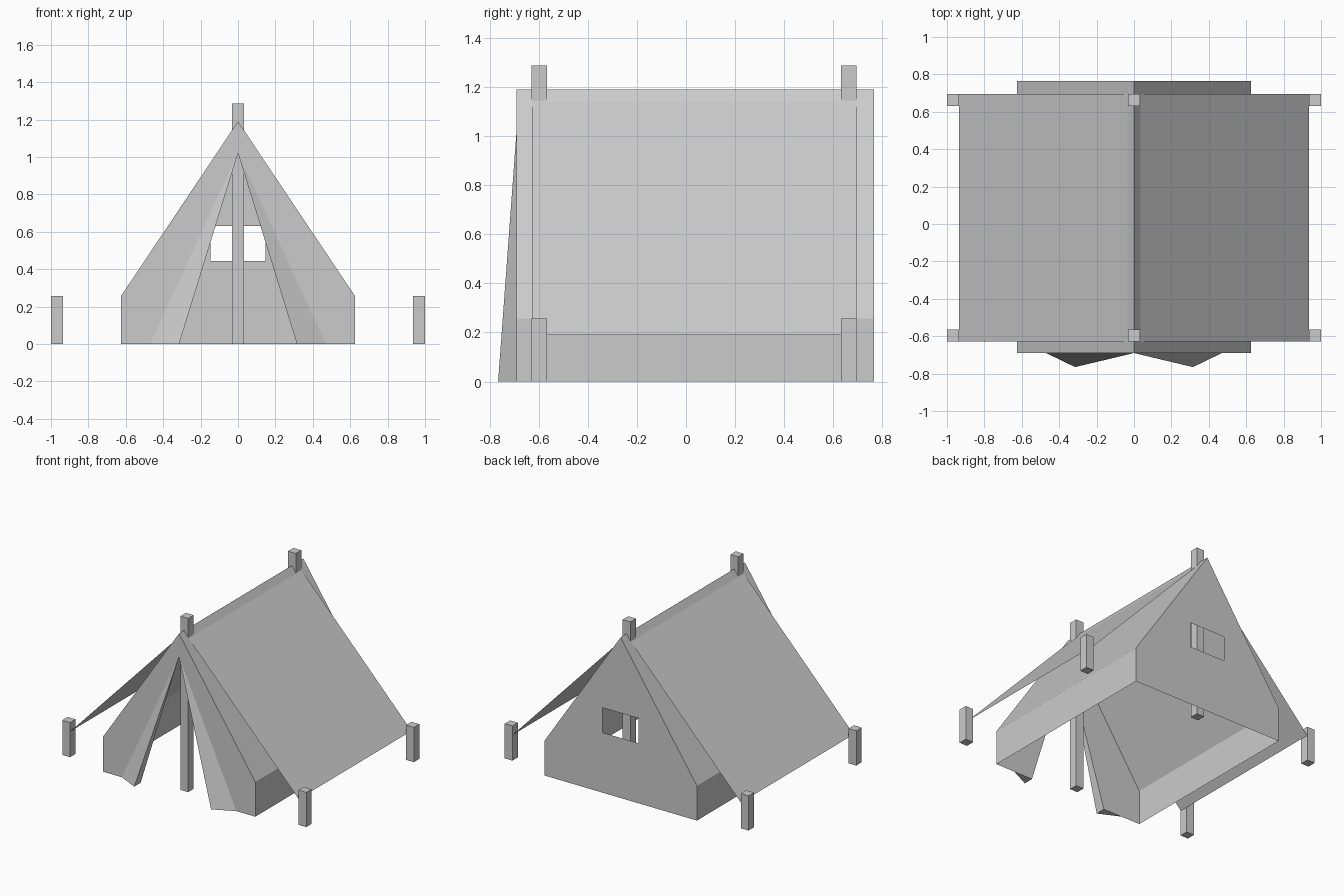
import bpy

if "Cube" in bpy.data.objects:
    bpy.data.objects.remove(bpy.data.objects["Cube"])

YF, YB = -0.69, 0.765        # front and back wall of the tent body
POLE_YS = (-0.597, 0.663)    # pole and stake rows
SIZE = 0.064                 # pole thickness


def half_mesh(name, faces):
    """Make an object from +x faces given as point lists, mirrored over x."""
    verts, polys = [], []
    for face in faces:
        polys.append([])
        for p in face:
            if p not in verts:
                verts.append(p)
            polys[-1].append(verts.index(p))
    mesh = bpy.data.meshes.new(name)
    mesh.from_pydata(verts, [], polys)
    obj = bpy.data.objects.new(name, mesh)
    bpy.context.collection.objects.link(obj)
    obj.modifiers.new("Mirror", 'MIRROR').use_axis[0] = True
    return obj


def strips(profile, y0, y1):
    """Extrude an (x, z) profile along y, faces pointing outwards."""
    return [[(a[0], y0, a[1]), (a[0], y1, a[1]), (b[0], y1, b[1]), (b[0], y0, b[1])]
            for a, b in zip(profile, profile[1:])]


def post(name, x, y, height):
    bpy.ops.mesh.primitive_cube_add(size=1, location=(x, y, height / 2))
    obj = bpy.context.object
    obj.name = name
    obj.scale = (SIZE, SIZE, height)


# Tent body: low walls, roof, front with doorway, back with window
shell = [(0.625, 0), (0.625, 0.257), (0, 1.19)]
front = [(0, 1.02), (0.315, 0)] + shell
back = shell[::-1] + [(0, 0), (0, 0.445), (0.148, 0.445), (0.148, 0.63), (0, 0.63)]
half_mesh("tent_body", strips(shell, YF, YB)
          + [[(x, YF, z) for x, z in front], [(x, YB, z) for x, z in back]])

# Folded-back door flaps
apex, inner = (0, YF, 1.02), (0.315, YF, 0)
tip, fold = (0.315, -0.765, 0), (0.47, YF, 0)
half_mesh("door_flaps", [[apex, tip, fold], [apex, inner, tip], [tip, inner, fold]])

# Fly sheet stretched out to the stakes
half_mesh("fly_sheet", strips([(0.936, 0.19), (0, 1.175)], -0.627, 0.695))

# Ridge poles and corner stakes
for row, y in zip(("front", "back"), POLE_YS):
    post(row + "_pole", 0, y, 1.287)
    for side, sx in (("left", -1), ("right", 1)):
        post(f"{row}_{side}_stake", sx * (1 - SIZE / 2), y, 0.257)
